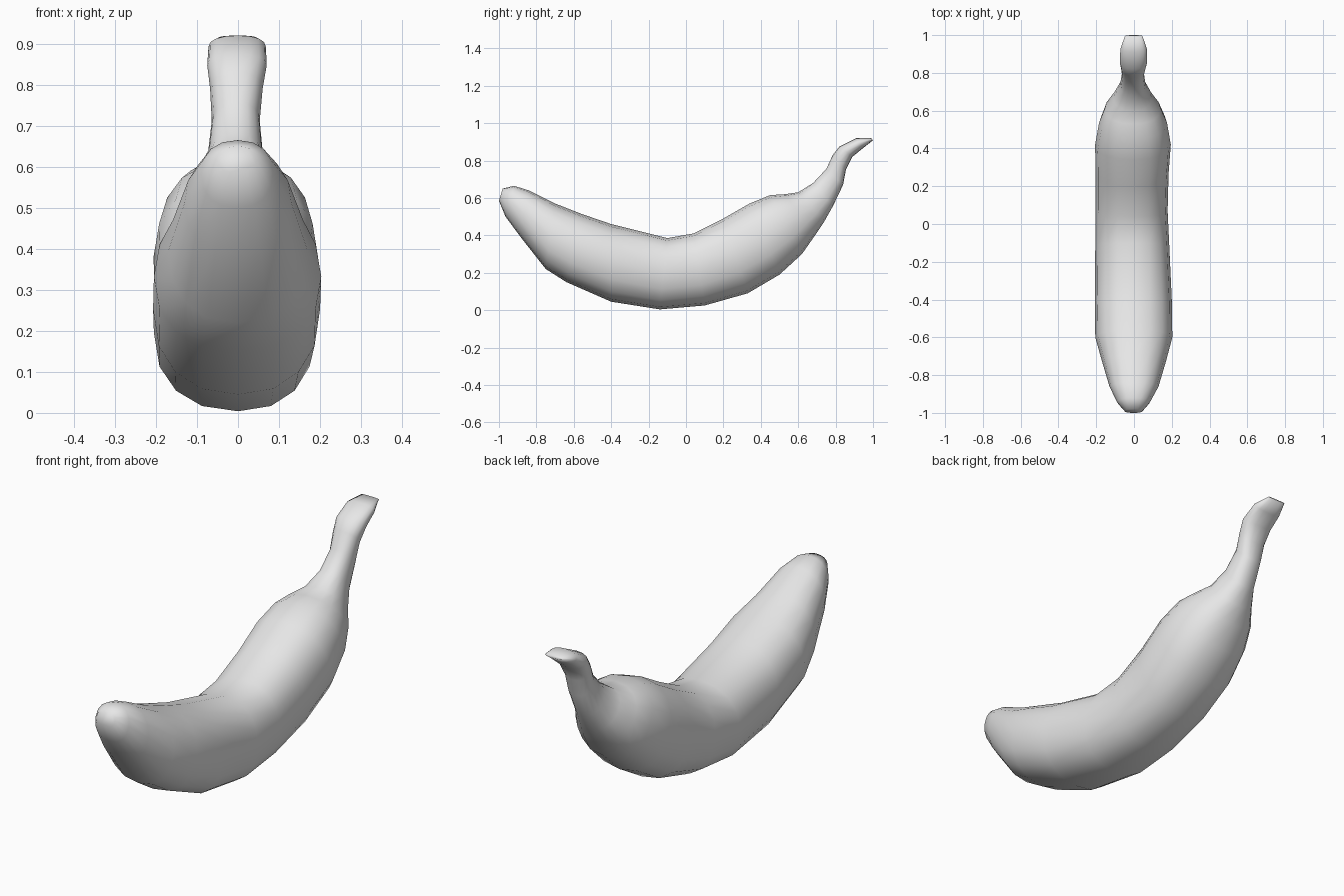
import bpy, bmesh, math
from mathutils import Vector

SIDES = 16
# stations along the fruit: inner edge y,z / outer edge y,z / left and right half widths
STATIONS = [
    (-0.98, 0.65, -1.00, 0.585, 0.05, 0.045),
    (-0.92, 0.665, -0.965, 0.50, 0.09, 0.085),
    (-0.84, 0.64, -0.88, 0.385, 0.13, 0.13),
    (-0.70, 0.57, -0.75, 0.22, 0.17, 0.17),
    (-0.56, 0.515, -0.64, 0.15, 0.205, 0.203),
    (-0.40, 0.46, -0.40, 0.045, 0.207, 0.20),
    (-0.10, 0.385, -0.14, 0.004, 0.205, 0.187),
    (0.04, 0.41, 0.10, 0.025, 0.204, 0.178),
    (0.20, 0.49, 0.33, 0.09, 0.203, 0.183),
    (0.34, 0.57, 0.50, 0.19, 0.206, 0.195),
    (0.45, 0.615, 0.62, 0.30, 0.185, 0.175),
    (0.53, 0.62, 0.69, 0.40, 0.155, 0.14),
    (0.60, 0.63, 0.74, 0.475, 0.11, 0.095),
    (0.68, 0.68, 0.785, 0.555, 0.075, 0.062),
    (0.75, 0.755, 0.84, 0.67, 0.064, 0.053),
    (0.785, 0.83, 0.855, 0.75, 0.068, 0.06),
    (0.82, 0.875, 0.89, 0.82, 0.075, 0.07),
    (0.91, 0.92, 0.945, 0.865, 0.072, 0.068),
    (0.99, 0.92, 1.00, 0.908, 0.048, 0.045),
]


def soft(v, power):
    return math.copysign(abs(v) ** power, v)


# banana body and stem as one lofted skin
bm = bmesh.new()
rings = []
for uy, uz, ly, lz, wl, wr in STATIONS:
    top, bottom = Vector((0, uy, uz)), Vector((0, ly, lz))
    mid, half = (top + bottom) / 2, (top - bottom) / 2
    ring = []
    for i in range(SIDES):
        a = 2 * math.pi * i / SIDES
        s, c = soft(math.sin(a), 0.88), soft(math.cos(a), 0.88)
        ring.append(bm.verts.new(mid + half * c + Vector((s * (wr if s > 0 else wl), 0, 0))))
    rings.append(ring)
for a, b in zip(rings, rings[1:]):
    for i in range(SIDES):
        j = (i + 1) % SIDES
        bm.faces.new((a[i], a[j], b[j], b[i]))
bm.faces.new(rings[0])
bm.faces.new(rings[-1])
bmesh.ops.recalc_face_normals(bm, faces=bm.faces)
for f in bm.faces:
    f.smooth = True

mesh = bpy.data.meshes.new("banana")
bm.to_mesh(mesh)
bm.free()
banana = bpy.data.objects.new("banana", mesh)
bpy.context.collection.objects.link(banana)

# single plain light grey
grey = bpy.data.materials.new("light grey")
grey.diffuse_color = (0.8, 0.8, 0.8, 1)
mesh.materials.append(grey)
